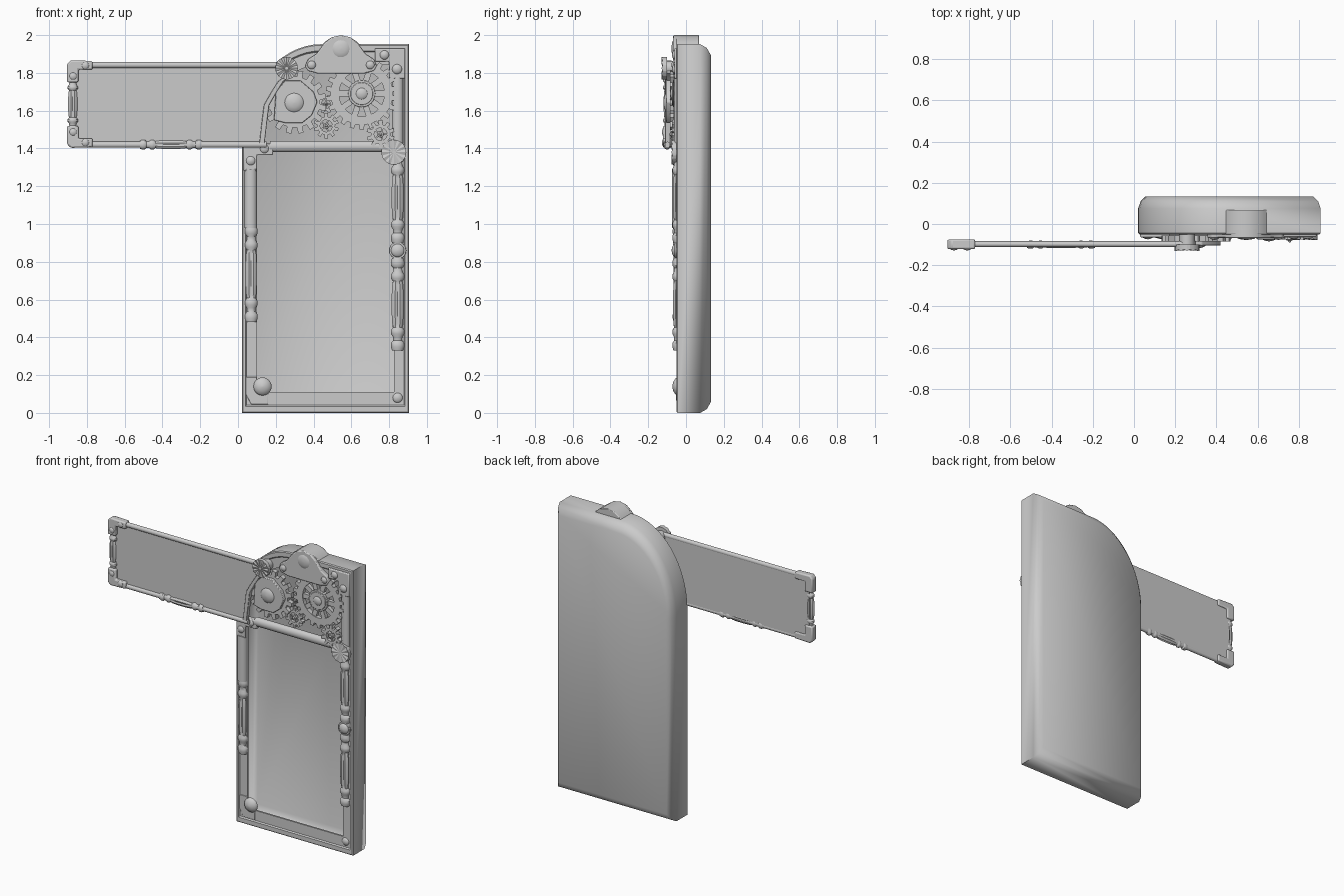
import bpy, bmesh, math
from math import sin, cos, pi
from mathutils import Vector

if "Cube" in bpy.data.objects:
    bpy.data.objects.remove(bpy.data.objects["Cube"])

mat = bpy.data.materials.new("plain grey metal")
mat.diffuse_color = (0.6, 0.6, 0.6, 1)
mat.use_nodes = True
mat.node_tree.nodes["Principled BSDF"].inputs["Base Color"].default_value = mat.diffuse_color


def finish(name, bm, bevel=0.0, angle=35):
    bmesh.ops.recalc_face_normals(bm, faces=bm.faces[:])
    me = bpy.data.meshes.new(name)
    bm.to_mesh(me)
    bm.free()
    ob = bpy.data.objects.new(name, me)
    bpy.context.collection.objects.link(ob)
    me.materials.append(mat)
    if bevel:
        m = ob.modifiers.new("bevel", 'BEVEL')
        m.width, m.segments, m.limit_method = bevel, 2, 'ANGLE'
    bpy.ops.object.select_all(action='DESELECT')
    ob.select_set(True)
    bpy.context.view_layer.objects.active = ob
    bpy.ops.object.shade_smooth_by_angle(angle=math.radians(angle))
    return ob


def skin(bm, rings, closed=False):
    vs = [[bm.verts.new(p) for p in r] for r in rings]
    n = len(vs[0])
    pairs = list(zip(vs, vs[1:])) + ([(vs[-1], vs[0])] if closed else [])
    for a, b in pairs:
        for i in range(n):
            bm.faces.new((a[i], a[(i + 1) % n], b[(i + 1) % n], b[i]))
    if not closed:
        bm.faces.new(vs[0])
        bm.faces.new(vs[-1])


def plate(name, pts, y0, y1, bevel=0.0):
    bm = bmesh.new()
    skin(bm, [[(x, y, z) for x, z in pts] for y in (y0, y1)])
    return finish(name, bm, bevel)


def outline(dx, dz=None):
    """Case outline: three square corners, one large round corner at top left."""
    dz = dx if dz is None else dz
    l, r, b, t = 0.02 + dx, 0.905 - dx, dz, 1.952 - dz
    rx, rz = 0.42 - dx, 0.55 - dz
    arc = [(l + rx - rx * cos(a), t - rz + rz * sin(a))
           for a in (i * pi / 32 for i in range(17))]
    return [(r, b), (l, b)] + arc + [(r, t)]


def lathe(name, prof, a, b, flat=1.0, n=16, flute=None):
    """prof: (fraction along axis, radius). Flattened in y when wanted."""
    a, b = Vector(a), Vector(b)
    d = (b - a).normalized()
    u = d.cross(Vector((0, 1, 0))).normalized()
    bm, rings = bmesh.new(), []
    for t, r in prof:
        ring = []
        for j in range(n):
            k = 0.7 if flute and flute[0] < t < flute[1] and j % 4 == 0 else 1
            q = 2 * pi * j / n
            ring.append(a + (b - a) * t + u * (r * k * cos(q)) + Vector((0, flat * r * k * sin(q), 0)))
        rings.append(ring)
    skin(bm, rings)
    return finish(name, bm)


def rod(name, a, b, r, flat=1.0):
    return lathe(name, [(0, r), (1, r)], a, b, flat)


def baluster(name, a, b, r):
    half = [(0, .8), (.04, 1), (.08, 1), (.11, .65), (.15, .7), (.18, .98),
            (.22, .98), (.25, .7), (.29, .85), (.4, .95)]
    prof = half + [(1 - t, k) for t, k in reversed(half)]
    return lathe(name, [(t, k * r) for t, k in prof], a, b, 0.75, 16, (.27, .73))


def dome(name, x, z, r, y, h):
    prof = [(0, 1), (.25, 1), (.55, .85), (.85, .5), (1, .1)]
    bm = bmesh.new()
    skin(bm, [[(x + r * k * cos(j * pi / 10), y - h * t, z + r * k * sin(j * pi / 10))
               for j in range(20)] for t, k in prof])
    return finish(name, bm, angle=50)


def disc(name, x, z, r, y0, y1, n=24):
    return plate(name, [(x + r * cos(2 * pi * i / n), z + r * sin(2 * pi * i / n))
                        for i in range(n)], y0, y1, 0.003)


def gear(name, x, z, ro, rr, ri, teeth, y0, y1, spokes=0, hub=.5):
    """Toothed ring with an open middle, optional spokes, hub and pin."""
    out, inn = [], []
    for i in range(teeth):
        for f, r in ((0, rr), (.22, rr), (.3, ro), (.72, ro), (.8, rr)):
            q = 2 * pi * (i + f) / teeth
            out.append((x + r * cos(q), z + r * sin(q)))
            inn.append((x + ri * cos(q), z + ri * sin(q)))
    bm = bmesh.new()
    skin(bm, [[(px, y, pz) for px, pz in pts]
              for pts, y in ((out, y0), (out, y1), (inn, y1), (inn, y0))], True)
    finish(name, bm)
    for i in range(spokes):
        q, w = 2 * pi * i / spokes, ri * 0.13
        c, s = cos(q), sin(q)
        plate(name + "_spoke", [(x + c * d - s * e, z + s * d + c * e) for d, e in
              ((0, -w), (ri * 1.05, -w), (ri * 1.05, w), (0, w))], y0 + .004, y1)
    disc(name + "_hub", x, z, ri * hub, y0 - .004, y1)
    dome(name + "_pin", x, z, ri * 0.24, y0 - .003, .012)


def fan(name, x, z, r, y0, y1, n=12):
    """Pleated round cap."""
    bm = bmesh.new()
    rim = [(x + r * cos(pi * i / n), y0 + (.006 if i % 2 else 0), z + r * sin(pi * i / n))
           for i in range(2 * n)]
    mid = [(x + (px - x) * .12, y0 + .004, z + (pz - z) * .12) for px, _, pz in rim]
    skin(bm, [mid, rim, [(px, y1, pz) for px, _, pz in rim]])
    finish(name, bm, angle=15)


# thin hollow shell with a chamfered back, shaded soft inside and out
w = .006
rings = [(.035, .06, .133), (.012, .02, .11), (0, 0, .075), (0, 0, -.04),
         (w, w, -.04), (w, w, .075 - w / 2), (.012 + w, .02 + w, .11 - w / 2),
         (.035 + w / 2, .06 + w / 2, .133 - w)]
bm = bmesh.new()
skin(bm, [[(x, y, z) for x, z in outline(dx, dz)] for dx, dz, y in rings])
finish("case_shell", bm, angle=85)

# stepped front frame around the opening
rings = [(0, 0, -.03), (0, 0, -.044), (.006, .006, -.05), (.02, .035, -.05),
         (.025, .042, -.042), (.08, .11, -.042), (.08, .11, -.03)]
bm = bmesh.new()
skin(bm, [[(x, y, z) for x, z in outline(dx, dz)] for dx, dz, y in rings], True)
finish("front_frame", bm)
rod("cross_rod", (.17, -.045, 1.41), (.80, -.045, 1.41), .03, .8)

# gears
gear("left_gear", .30, 1.645, .168, .135, .09, 16, -.085, -.055, 0, 1.1)
plate("left_gear_cover", [(.19, 1.55), (.25, 1.535), (.34, 1.535), (.39, 1.575), (.42, 1.645),
                          (.40, 1.70), (.33, 1.76), (.25, 1.76), (.20, 1.70)], -.105, -.07, .004)
dome("left_gear_boss", .297, 1.643, .05, -.10, .02)
gear("big_gear", .655, 1.69, .19, .165, .12, 22, -.065, -.035, 10, .6)
disc("big_gear_collar", .655, 1.69, .06, -.074, -.03)
dome("big_gear_pin", .655, 1.69, .03, -.072, .012)
gear("middle_small_gear", .467, 1.52, .067, .048, .032, 10, -.06, -.03, 5)
gear("right_small_gear", .755, 1.475, .075, .052, .034, 10, -.075, -.04, 5)
gear("upper_small_gear", .465, 1.635, .05, .036, .024, 8, -.05, -.025, 4)

# three-lobed crown on top
half = [(0, 2.0), (.05, 1.988), (.09, 1.955), (.13, 1.90), (.175, 1.872), (.19, 1.835),
        (.175, 1.81), (.12, 1.796)]
plate("crown_bracket", [(.545 + x, z) for x, z in half] +
      [(.545 - x, z) for x, z in reversed(half[1:])], -.068, -.02, .006)
knob = [(.105, 1.86), (.105, 1.945), (.085, 1.965), (.05, 1.988), (0, 2.0)]
plate("crown_knob", [(.545 + x, z) for x, z in knob] +
      [(.545 - x, z) for x, z in reversed(knob[:-1])], -.05, .068, .004)
for x, z, r in ((.545, 1.928, .045), (.39, 1.842, .022), (.70, 1.842, .022)):
    dome("crown_rivet", x, z, r, -.065, .012)

# corner brackets and rails on the case
plate("top_right_bracket", [(.725, 1.93), (.885, 1.93), (.885, 1.77), (.80, 1.77),
                            (.80, 1.86), (.725, 1.86)], -.062, -.03, .006)
plate("left_bracket", [(.03, 1.28), (.10, 1.28), (.10, 1.365), (.185, 1.365),
                       (.185, 1.425), (.03, 1.425)], -.065, -.03, .006)
plate("bottom_left_bracket", [(.04, .10), (.07, .045), (.16, .045), (.16, .1),
                              (.1, .11), (.1, .19), (.04, .19)], -.046, -.035, .003)
for x, z, r in ((.775, 1.895, .024), (.842, 1.82, .026), (.067, 1.335, .025),
                (.14, 1.398, .024), (.845, .08, .026)):
    dome("case_rivet", x, z, r, -.04 if z < 1 else -.06, .014)
dome("bottom_left_knob", .13, .14, .048, -.04, .032)
rod("upper_right_rail", (.845, -.04, 1.42), (.845, -.04, 1.78), .03, .75)
rod("left_rail", (.067, -.045, 1.29), (.067, -.045, .98), .034, .85)
baluster("left_baluster", (.07, -.045, .99), (.07, -.045, .48), .034)
baluster("right_upper_baluster", (.845, -.045, 1.38), (.845, -.045, .90), .036)
baluster("right_lower_baluster", (.845, -.045, .82), (.845, -.045, .33), .036)
disc("right_joint", .845, .86, .046, -.06, -.03)
dome("right_joint_rivet", .845, .86, .035, -.058, .018)
fan("right_fan_cap", .825, 1.38, .066, -.078, -.03)

# swung-out side panel with a curved inner edge
edge = [(.30, 1.80), (.24, 1.755), (.205, 1.70), (.165, 1.63), (.155, 1.55), (.14, 1.42)]
plate("swing_panel", [(-.875, 1.42), (-.875, 1.84), (.27, 1.84)] + edge, -.1, -.085)
plate("panel_inner_edge", edge + [(x - .028, z) for x, z in reversed(edge)], -.11, -.082, .003)
rod("panel_top_rail", (-.82, -.098, 1.842), (.25, -.098, 1.842), .016, .9)
rod("panel_bottom_rail", (-.82, -.098, 1.42), (.15, -.098, 1.42), .016, .9)
rod("panel_end_rail", (-.875, -.098, 1.46), (-.875, -.098, 1.8), .014, .9)
baluster("panel_end_baluster", (-.875, -.1, 1.49), (-.875, -.1, 1.78), .028)
baluster("panel_bottom_baluster", (-.52, -.1, 1.42), (-.19, -.1, 1.42), .026)

# panel corners, mirrored top and bottom
for name, s in (("top", 1), ("bottom", -1)):
    pts = [(-.885, .232), (-.77, .228), (-.77, .182), (-.845, .182), (-.845, .115),
           (-.905, .115), (-.905, .212)]
    plate("panel_%s_corner" % name, [(x, 1.635 + s * z) for x, z in pts], -.122, -.075, .008)
    dome("panel_corner_rivet", -.808, 1.635 + s * .204, .02, -.118, .01)
    dome("panel_corner_rivet", -.873, 1.635 + s * .148, .02, -.118, .01)
disc("panel_hinge_pin", .257, 1.825, .038, -.11, -.03)
fan("panel_fan_cap", .257, 1.825, .06, -.13, -.10)
